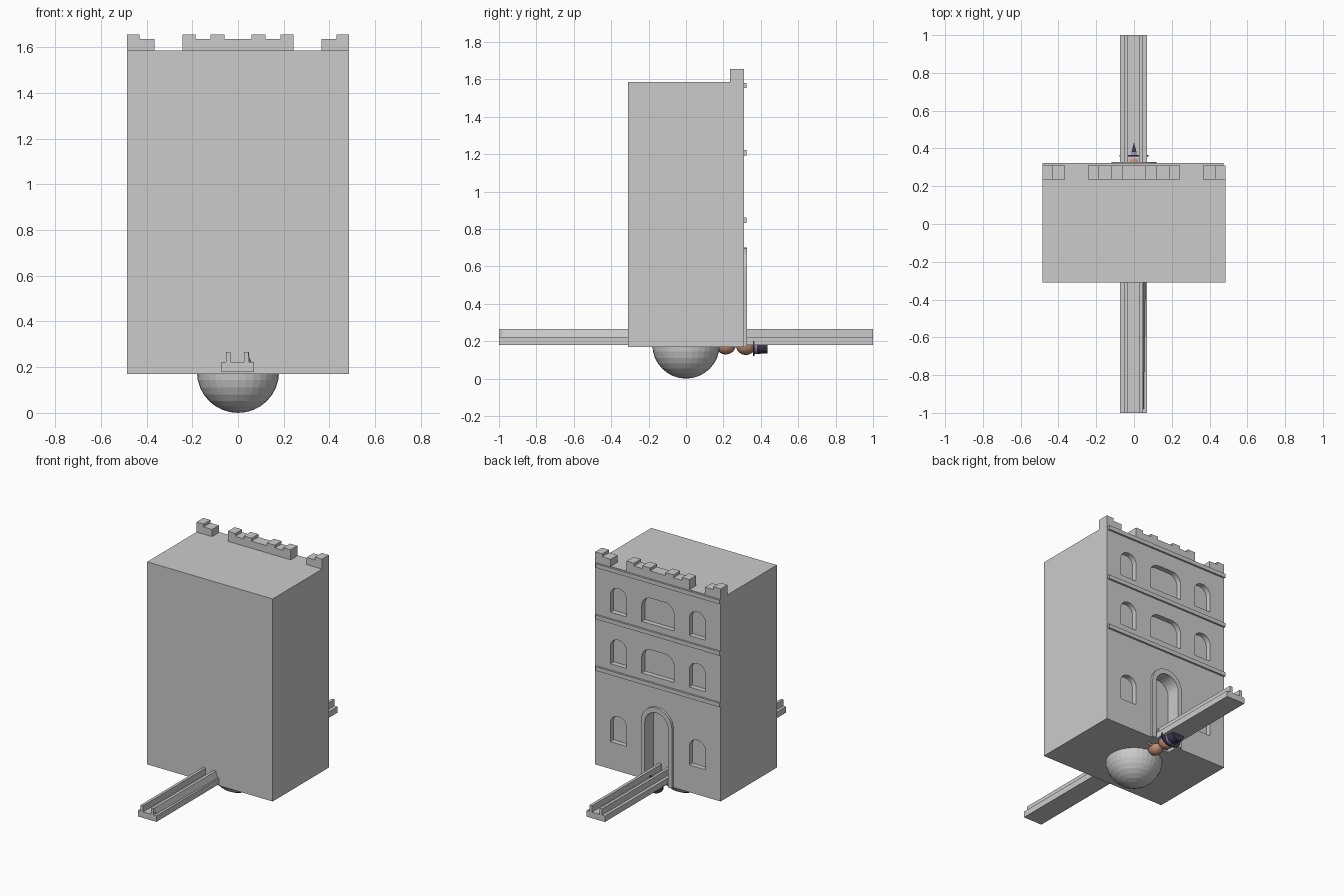
import bpy, bmesh, math
from mathutils import Matrix, Vector

if "Cube" in bpy.data.objects:
    bpy.data.objects.remove(bpy.data.objects["Cube"])


def material(name, color):
    m = bpy.data.materials.new(name)
    m.diffuse_color = (*color, 1)
    m.use_nodes = True
    m.node_tree.nodes["Principled BSDF"].inputs["Base Color"].default_value = m.diffuse_color
    return m


def finish(name, bm, mat=None, smooth=False):
    bmesh.ops.recalc_face_normals(bm, faces=bm.faces)
    me = bpy.data.meshes.new(name)
    bm.to_mesh(me)
    bm.free()
    for p in me.polygons:
        p.use_smooth = smooth
    ob = bpy.data.objects.new(name, me)
    bpy.context.collection.objects.link(ob)
    if mat:
        me.materials.append(mat)
    return ob


def prism(bm, pts, y0, y1):
    """Extrude an x-z outline along y."""
    a = [bm.verts.new((x, y0, z)) for x, z in pts]
    b = [bm.verts.new((x, y1, z)) for x, z in pts]
    n = len(pts)
    bm.faces.new(a)
    bm.faces.new(b[::-1])
    for i in range(n):
        j = (i + 1) % n
        bm.faces.new((a[i], b[i], b[j], a[j]))


def box(bm, x0, x1, y0, y1, z0, z1):
    prism(bm, [(x0, z0), (x1, z0), (x1, z1), (x0, z1)], y0, y1)


def arch(cx, half, z0, top, r, n=8):
    """Opening outline with rounded upper corners, right foot to left foot."""
    pts = [(cx + half, z0)]
    for sx, start in ((1, 0), (-1, math.pi / 2)):
        for i in range(n + 1):
            t = start + i / n * math.pi / 2
            p = (cx + sx * (half - r) + r * math.cos(t), top - r + r * math.sin(t))
            if (Vector(p) - Vector(pts[-1])).length > 1e-4:
                pts.append(p)
    return pts + [(cx - half, z0)]


# Building block with recessed windows and doorway on the back
bm = bmesh.new()
box(bm, -0.485, 0.485, -0.31, 0.31, 0.17, 1.585)
building = finish("building", bm)

bm = bmesh.new()
for z0, z1 in ((0.36, 0.55), (0.905, 1.085), (1.265, 1.445)):
    for cx in (-0.305, 0.305):
        prism(bm, arch(cx, 0.0625, z0, z1, 0.06), 0.275, 0.4)
    if z0 > 0.5:
        prism(bm, arch(0, 0.125, z0, z1, 0.07), 0.275, 0.4)
prism(bm, arch(0, 0.09, 0.1, 0.665, 0.09), 0.23, 0.4)
cutter = finish("opening_cutter", bm)
cutter.hide_render = True
mod = building.modifiers.new("openings", "BOOLEAN")
mod.object = cutter
mod.solver = "EXACT"
bpy.context.view_layer.objects.active = building
bpy.ops.object.modifier_apply(modifier=mod.name)
bpy.data.objects.remove(cutter)

# Raised door surround
bm = bmesh.new()
outer = arch(0, 0.12, 0.17, 0.70, 0.12)
inner = arch(0, 0.09, 0.17, 0.665, 0.09)
rows = [[bm.verts.new((x, y, z)) for x, z in ring]
        for ring, y in ((outer, 0.305), (outer, 0.327), (inner, 0.327), (inner, 0.305))]
for k in range(4):
    a, b = rows[k], rows[(k + 1) % 4]
    for i in range(len(a) - 1):
        bm.faces.new((a[i], a[i + 1], b[i + 1], b[i]))
for i in (0, -1):
    bm.faces.new([r[i] for r in rows])
finish("door_surround", bm)

# Cornice bands
bm = bmesh.new()
for z in (0.847, 1.207, 1.567):
    box(bm, -0.485, 0.475, 0.305, 0.323, z - 0.014, z + 0.014)
finish("cornices", bm)

# Stepped battlements: (start, end, high) runs
bm = bmesh.new()
H, L, B = 1.655, 1.635, 1.585
corner = [(0.365, B), (0.485, B), (0.485, H), (0.43, H), (0.43, L), (0.365, L)]
for s in (1, -1):
    prism(bm, [(s * x, z) for x, z in corner], 0.235, 0.31)
half = [(0.06, L), (0.06, H), (0.12, H), (0.12, L), (0.185, L), (0.185, H), (0.243, H), (0.243, B)]
prism(bm, half + [(-x, z) for x, z in half[::-1]], 0.235, 0.31)
finish("battlements", bm)

# Ball underneath
bm = bmesh.new()
bmesh.ops.create_uvsphere(bm, u_segments=32, v_segments=16, radius=0.18,
                          matrix=Matrix.Translation((0, 0, 0.18)))
finish("ball", bm)

# Long channel rail
bm = bmesh.new()
prism(bm, [(-0.073, 0.18), (0.07, 0.18), (0.07, 0.222), (0.047, 0.222), (0.047, 0.266),
           (0.027, 0.266), (0.027, 0.222), (-0.033, 0.222), (-0.033, 0.266),
           (-0.052, 0.266), (-0.052, 0.222), (-0.073, 0.222)], -1, 1)
finish("rail", bm)

# Sloped fillet along one side of the rail
bm = bmesh.new()
prism(bm, [(0.045, 0.221), (0.07, 0.221), (0.047, 0.266)], -0.98, 0.3)
for v in bm.verts:
    if v.co.y < 0 and v.co.x > 0.06:
        v.co.x = 0.052
finish("rail_fillet", bm)

# Small lying figure with a hat
skin = material("skin", (0.55, 0.27, 0.17))
dark = material("hat_dark", (0.05, 0.04, 0.08))
lilac = material("hat_band", (0.35, 0.3, 0.55))
for name, y, r in (("figure_body", 0.213, 0.049), ("figure_head", 0.32, 0.052)):
    bm = bmesh.new()
    bmesh.ops.create_uvsphere(bm, u_segments=24, v_segments=12, radius=1,
                              matrix=Matrix.Translation((0, y, 0.178))
                              @ Matrix.Diagonal((r * 0.95, 0.053, r, 1)))
    finish(name, bm, skin, True)


def disc(name, y, depth, r1, r2, mat, sx=1.0):
    bm = bmesh.new()
    bmesh.ops.create_cone(bm, cap_ends=True, segments=24, radius1=r1, radius2=r2, depth=depth,
                          matrix=Matrix.Translation((0, y, 0.178))
                          @ Matrix.Diagonal((sx, 1, 1, 1)) @ Matrix.Rotation(-math.pi / 2, 4, "X"))
    finish(name, bm, mat)


disc("hat_brim", 0.361, 0.008, 0.057, 0.057, dark, 1.35)
disc("hat_band", 0.372, 0.016, 0.047, 0.047, lilac)
disc("hat_crown", 0.405, 0.06, 0.046, 0.044, dark)
